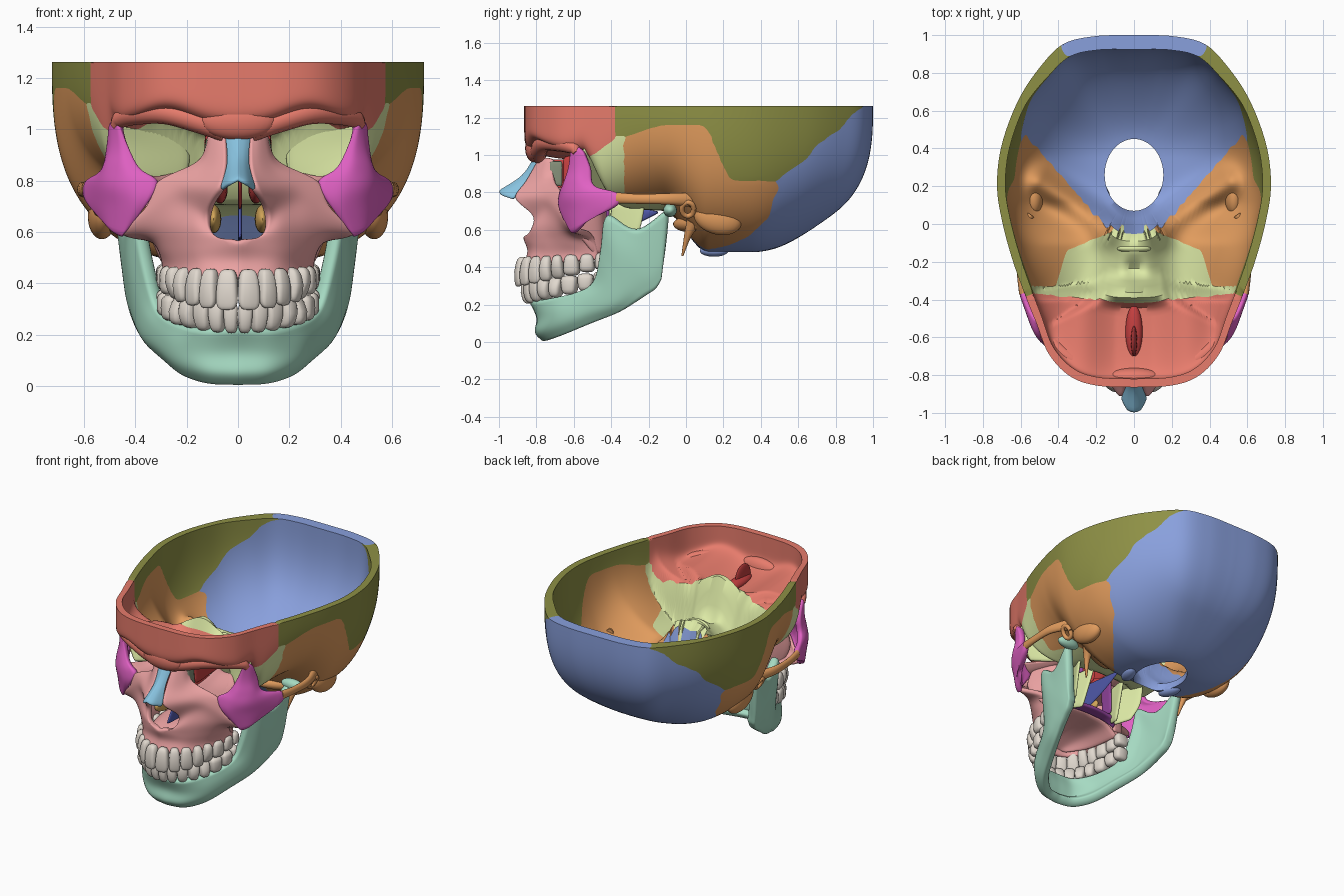
import bpy, bmesh, math
from mathutils import Vector as V, Matrix

if "Cube" in bpy.data.objects:
    bpy.data.objects.remove(bpy.data.objects["Cube"])

RED, OLIVE, BLUE, ORANGE = (.80, .20, .15), (.27, .28, .06), (.25, .35, .72), (.75, .33, .11)
LIME, PINK, MAGENTA, MINT = (.72, .82, .38), (.85, .37, .37), (.75, .12, .55), (.38, .70, .54)
SKY, IVORY, CRIMSON, NAVY = (.25, .55, .75), (.75, .69, .62), (.55, .05, .05), (.08, .10, .40)
PURPLE, OCHRE, MOSS = (.30, .06, .35), (.65, .38, .10), (.22, .26, .18)
mats = {}


def make(name, verts, faces, color, mirror=False, thick=0, sub=0):
    me = bpy.data.meshes.new(name)
    me.from_pydata([tuple(v) for v in verts], [], faces)
    if color not in mats:
        mats[color] = bpy.data.materials.new("bone_colour")
        mats[color].diffuse_color = (*color, 1)
    me.materials.append(mats[color])
    me.polygons.foreach_set("use_smooth", [True] * len(me.polygons))
    me.set_sharp_from_angle(angle=math.radians(50))
    ob = bpy.data.objects.new(name, me)
    bpy.context.collection.objects.link(ob)
    if mirror:
        ob.modifiers.new("mirror", 'MIRROR').merge_threshold = .002
    if thick:
        m = ob.modifiers.new("thickness", 'SOLIDIFY')
        m.thickness, m.offset = thick, -1
    if sub:
        m = ob.modifiers.new("smooth", 'SUBSURF')
        m.levels = m.render_levels = sub
    return ob


def spline(pts, n):
    p = [V(q) for q in pts]
    p = [2 * p[0] - p[1]] + p + [2 * p[-1] - p[-2]]
    out = []
    for a, b, c, d in zip(p, p[1:], p[2:], p[3:]):
        for k in range(n):
            t = k / n
            out.append(.5 * (2 * b + (c - a) * t + (2 * a - 5 * b + 4 * c - d) * t * t + (3 * b - a - 3 * c + d) * t ** 3))
    return out + [p[-2]]


def patch(name, rows, color, thick=.025, mirror=True, n=4):
    """Smooth sheet through a coarse grid of points, thickened inward."""
    cols = list(zip(*[spline(r, n) for r in rows]))
    g = [spline(c, n) for c in cols]
    h = len(g[0])
    verts = [V((max(v.x, 0) if mirror else v.x, v.y, v.z)) for c in g for v in c]
    faces = [(i * h + j, i * h + j + 1, (i + 1) * h + j + 1, (i + 1) * h + j)
             for i in range(len(g) - 1) for j in range(h - 1)]
    out = 0
    for a, b, c, d in faces:
        out += (verts[c] - verts[a]).cross(verts[d] - verts[b]).dot(verts[a] - V((0, -.2, .5)))
    if out < 0:
        faces = [f[::-1] for f in faces]
    return make(name, verts, faces, color, mirror, thick, 1)


def tube(name, pts, color, flat=1, mirror=True):
    """Tapered tube; each point is x, y, z, radius."""
    p, r = spline([q[:3] for q in pts], 6), spline([(q[3], 0, 0) for q in pts], 6)
    verts, faces, k = [], [], 12
    for i, c in enumerate(p):
        q = (p[min(i + 1, len(p) - 1)] - p[max(i - 1, 0)]).to_track_quat('Z', 'Y')
        for j in range(k):
            a = j * math.tau / k
            o = q @ V((math.cos(a), math.sin(a), 0)) * r[i].x
            verts.append(c + V((o.x * flat, o.y, o.z)))
    for i in range(len(p) - 1):
        faces += [(i * k + j, i * k + (j + 1) % k, (i + 1) * k + (j + 1) % k, (i + 1) * k + j) for j in range(k)]
    faces += [tuple(range(k))[::-1], tuple(range(len(verts) - k, len(verts)))]
    make(name, verts, faces, color, mirror)


def blob(name, loc, size, color, mirror=True, rot=(0, 'X')):
    bm = bmesh.new()
    bmesh.ops.create_uvsphere(bm, u_segments=28, v_segments=18, radius=1, matrix=Matrix.Translation(loc)
                              @ Matrix.Rotation(rot[0], 4, rot[1]) @ Matrix.Diagonal((*size, 1)))
    make(name, [v.co for v in bm.verts], [tuple(v.index for v in f.verts) for f in bm.faces], color, mirror)
    bm.free()


def step(a, b, t):
    t = min(max((t - a) / (b - a), 0), 1)
    return t * t * (3 - 2 * t)


def bump(d, w):
    return math.exp(-(d / w) ** 2)


# Braincase: undersurface, inner floor and which bone a point belongs to
def under(x, y):
    ax = abs(x)
    front = .95 + .08 * bump(ax - .28, .14)
    ys = -.33 - .5 * max(ax - .15, 0)
    back = .70 - .22 * step(-.12, .12, y) + .10 * step(.35, .8, y)
    t = step(ys - .07, ys + .07, y)
    return front + (back - front) * t


def floor(x, y):
    ax = abs(x)
    t = min(max(((ax - .12) * .38 + (y + .02) * .24) / .202, 0), 1)
    petrous = math.hypot(ax - .12 - .38 * t, y + .02 - .24 * t)
    body = .20 * bump(x, .15) * step(-.46, -.36, y) * step(.06, -.08, y)
    sella = .08 * bump(math.hypot(x, y + .24), .06)
    shelf = 1.01 - .35 * step(-.36, -.25, y + .12 * ax)
    return max(under(x, y) + .045 + .15 * bump(petrous, .075) + body - sella, shelf if y < -.2 else 0)


def bone(c, inside):
    ax, y, z = abs(c.x), c.y, c.z
    edge = -.05 + 1.15 * (max(ax, .12) - .12)
    edge = min(edge, .48) if z < .85 else .48 + (z - .85) * 1.15 - (.05 if inside else 0)
    if y > edge + (.012 * math.sin(z * 40) if y > .4 else 0) or (y > .9 and ax < .39):
        return "occipital"
    if y < (-.42 + .1 * ax if inside else -.38 - 1.5 * max(0, 1.08 - z)):
        return "frontal"
    top = 1.10 + .06 * step(-.35, -.1, y) - .30 * step(.08, .26, y)
    if z > top and ax > .3:
        return "parietal"
    return "sphenoid" if ax < min(.14 - (y + .05) * 2.4, .36 - .3 * (y + .15)) or y < -.33 else "temporal"


half = spline([(x, y, 0) for x, y in [(0, -.865), (.2, -.855), (.34, -.805), (.45, -.69), (.515, -.53), (.575, -.38),
              (.64, -.2), (.695, 0), (.725, .2), (.70, .42), (.61, .66), (.49, .84), (.37, .955), (.2, .995), (0, 1)]], 10)
loop = half + [V((-p.x, p.y, 0)) for p in half[-2:0:-1]]
N, verts, quads = 80, [], {}
for p in loop:
    a = math.atan2(p.y - .26, p.x)
    f = V((.155 * math.cos(a), .26 + .19 * math.sin(a), 0))
    inner = p - (p - V((0, .1, 0))).normalized() * (.045 + .03 * step(.6, .95, p.y))
    power = .2 + .5 * step(-.7, -.2, p.y)
    for rim, ks in ((p, range(N + 1)), (inner, range(N, -1, -1))):
        for k in ks:
            u = math.pi / 2 * (1 - (1 - k / N) ** 2.4)
            q = f.lerp(rim, math.sin(u))
            z = floor(q.x, q.y) if rim is inner else under(q.x, q.y)
            verts.append(V((q.x, q.y, 1.262 - (1.262 - z) * max(math.cos(u), 0) ** power)))
M = 2 * (N + 1)
for i in range(len(loop)):
    for k in range(M):
        i2, k2 = (i + 1) % len(loop), (k + 1) % M
        q = (i * M + k, i2 * M + k, i2 * M + k2, i * M + k2)
        quads.setdefault(bone(sum((verts[j] for j in q), V()) / 4, N < k < M - 1), []).append(q)
# Relax the seams between bones so they run smoothly
owner, near = {}, {}
for name, fs in quads.items():
    for q in fs:
        for e in zip(q, q[1:] + q[:1]):
            owner.setdefault(tuple(sorted(e)), set()).add(name)
for (a, b), names in owner.items():
    if len(names) == 2:
        near.setdefault(a, []).append(b)
        near.setdefault(b, []).append(a)
for _ in range(4):
    moved = {j: verts[j] / 2 + (verts[n[0]] + verts[n[1]]) / 4 for j, n in near.items() if len(n) == 2}
    for j, v in moved.items():
        verts[j] = v
shades = dict(occipital=BLUE, frontal=RED, parietal=OLIVE, sphenoid=LIME, temporal=ORANGE)
for name, fs in quads.items():
    used = {j: n for n, j in enumerate(sorted({j for q in fs for j in q}))}
    make(name + "_bone", [verts[j] for j in used], [tuple(used[j] for j in q) for q in fs], shades[name])

# Frontal details
tube("brow_ridge", [(.05, -.785, .985, .035), (.15, -.785, 1.03, .046), (.28, -.75, 1.065, .046), (.39, -.675, 1.06, .042),
                    (.455, -.605, 1.04, .035), (.48, -.585, 1.01, .02)], RED)
blob("glabella", (0, -.81, 1.035), (.15, .05, .075), RED, False)

# Temporal details
tube("zygomatic_arch", [(.59, -.37, .77, .03), (.605, -.25, .765, .026), (.605, -.1, .765, .03), (.55, .05, .76, .04)],
     ORANGE, .6)
blob("mastoid_process", (.53, .17, .66), (.055, .13, .085), ORANGE, rot=(-.25, 'X'))
tube("styloid_process", [(.41, .04, .64, .04), (.40, .01, .57, .02), (.38, -.02, .46, .005)], ORANGE)
tube("ear_canal", [(.565 + .02 * math.sin(a), .01 + .032 * math.cos(a), .71 + .036 * math.sin(a), .014)
                   for a in [k * math.tau / 8 for k in range(9)]], ORANGE)
blob("petrous_base", (.33, .04, .63), (.2, .06, .045), ORANGE, rot=(.5, 'Z'))

# Occipital condyles
blob("occipital_condyle", (.17, .15, .488), (.042, .08, .032), BLUE, rot=(-.35, 'Z'))

# Maxilla
patch("maxilla", [
    [(.05, -.79, .98), (.075, -.775, .985), (.09, -.76, .99), (.105, -.74, .99), (.12, -.71, .98)],
    [(.05, -.86, .86), (.085, -.83, .86), (.12, -.79, .86), (.14, -.755, .87), (.155, -.71, .88)],
    [(.075, -.92, .77), (.12, -.86, .775), (.18, -.79, .785), (.24, -.73, .80), (.32, -.67, .80)],
    [(.12, -.82, .67), (.16, -.79, .69), (.22, -.745, .71), (.29, -.71, .72), (.36, -.67, .70)],
    [(.09, -.84, .585), (.16, -.81, .61), (.24, -.74, .62), (.33, -.67, .62), (.46, -.60, .585)],
    [(0, -.875, .56), (.15, -.81, .54), (.24, -.72, .54), (.31, -.62, .54), (.33, -.50, .56)],
    [(0, -.85, .49), (.14, -.81, .48), (.23, -.71, .47), (.29, -.59, .48), (.30, -.47, .49)],
    [(0, -.87, .415), (.13, -.84, .415), (.22, -.74, .42), (.285, -.60, .43), (.30, -.47, .44)]], PINK, .035)
patch("hard_palate", [[(0, -.85, .46), (.06, -.84, .455), (.11, -.81, .44)], [(0, -.68, .53), (.13, -.68, .51), (.21, -.68, .45)],
                      [(0, -.46, .55), (.16, -.46, .53), (.26, -.46, .46)]], PINK)
patch("palatine", [[(0, -.46, .55), (.13, -.46, .54), (.21, -.45, .50)], [(0, -.38, .55), (.10, -.39, .55), (.19, -.40, .54)]], PURPLE)
patch("palatine_upright", [[(.15, -.48, .54), (.14, -.38, .55)], [(.14, -.48, .80), (.12, -.36, .80)]], PURPLE, .015)
patch("maxilla_rear", [[(.17, -.43, .80), (.27, -.48, .81), (.34, -.62, .79)], [(.17, -.42, .65), (.28, -.46, .65), (.37, -.62, .65)],
                       [(.20, -.43, .46), (.27, -.44, .47), (.30, -.49, .47)]], PINK)

# Orbit walls
patch("orbit_floor", [[(.14, -.71, .83), (.23, -.72, .80), (.33, -.66, .80), (.39, -.63, .84)],
                      [(.13, -.55, .83), (.2, -.55, .80), (.28, -.52, .80), (.32, -.50, .82)],
                      [(.12, -.38, .85), (.16, -.38, .83), (.2, -.38, .83), (.22, -.38, .84)]], PINK, .015)
patch("orbit_lateral_wall", [[(.48, -.56, 1.04), (.34, -.46, 1.03), (.23, -.39, .98)],
                             [(.46, -.55, .93), (.33, -.46, .92), (.18, -.36, .90)],
                             [(.40, -.56, .81), (.30, -.47, .80), (.20, -.38, .80)]], LIME, .02)
patch("orbit_medial_wall", [[(.125, -.66, 1.0), (.13, -.36, .99)], [(.14, -.66, .83), (.13, -.36, .84)]], CRIMSON, .015)
patch("lacrimal_bone", [[(.122, -.73, .97), (.125, -.66, .97)], [(.145, -.73, .84), (.14, -.66, .83)]], MOSS, .015)

# Cheekbone
patch("cheekbone", [
    [(.465, -.62, 1.02), (.48, -.61, 1.04), (.495, -.58, 1.045), (.505, -.55, 1.02)],
    [(.425, -.63, .93), (.46, -.625, .93), (.50, -.58, .93), (.515, -.51, .93)],
    [(.38, -.655, .85), (.45, -.65, .85), (.52, -.58, .85), (.535, -.49, .84)],
    [(.31, -.68, .80), (.43, -.67, .78), (.53, -.58, .78), (.605, -.36, .80)],
    [(.35, -.68, .71), (.42, -.665, .70), (.52, -.575, .70), (.61, -.37, .73)],
    [(.45, -.61, .58), (.46, -.61, .575), (.50, -.58, .60), (.535, -.52, .65)]], MAGENTA, .04)

# Nose: nasal bones, septum, turbinates, ethmoid crest
patch("nasal_bones", [[(0, -.815, .985), (.03, -.80, .985), (.052, -.785, .98)], [(0, -.88, .89), (.025, -.87, .88), (.045, -.85, .87)],
                      [(0, -1.005, .81), (.04, -.99, .79), (.075, -.925, .765)]], SKY, .02)
patch("vomer", [[(0, -.80, .57), (0, -.45, .56)], [(0, -.72, .68), (0, -.28, .62)], [(0, -.6, .75), (0, -.12, .70)]], NAVY, .015, False)
patch("ethmoid_plate", [[(0, -.72, .68), (0, -.38, .74)], [(0, -.85, .80), (0, -.38, .84)], [(0, -.77, .98), (0, -.38, .97)]],
      CRIMSON, .015, False)
blob("lower_turbinate", (.095, -.62, .65), (.03, .15, .055), OCHRE)
blob("middle_turbinate", (.07, -.58, .77), (.03, .18, .06), CRIMSON)
blob("ethmoid_crest", (0, -.62, 1.06), (.016, .08, .08), CRIMSON, False)
blob("cribriform_plate", (0, -.57, 1.03), (.045, .14, .035), CRIMSON, False)

# Sphenoid plates below and ridge behind the saddle
patch("pterygoid_outer_plate", [[(.20, -.40, .74), (.27, -.22, .74)], [(.19, -.42, .6), (.27, -.25, .6)], [(.19, -.42, .49), (.24, -.31, .50)]], LIME, .02)
patch("pterygoid_inner_plate", [[(.16, -.41, .74), (.13, -.24, .74)], [(.17, -.42, .49), (.15, -.34, .47)]], LIME, .02)
blob("saddle_back", (0, -.13, .90), (.09, .025, .05), LIME, False)

# Mandible
patch("mandible", [
    [(0, -.845, .225), (0, -.80, .13), (0, -.81, .05), (0, -.76, -.003)],
    [(.13, -.815, .22), (.135, -.785, .13), (.13, -.785, .055), (.115, -.735, .002)],
    [(.22, -.72, .24), (.245, -.70, .16), (.245, -.68, .09), (.215, -.645, .035)],
    [(.29, -.59, .27), (.315, -.56, .21), (.32, -.53, .15), (.29, -.50, .095)],
    [(.33, -.50, .33), (.37, -.45, .28), (.38, -.40, .20), (.35, -.36, .15)],
    [(.375, -.465, .50), (.405, -.40, .38), (.41, -.33, .27), (.39, -.27, .205)],
    [(.415, -.43, .685), (.435, -.36, .50), (.43, -.27, .34), (.41, -.21, .245)],
    [(.45, -.27, .60), (.45, -.23, .48), (.44, -.19, .36), (.42, -.16, .28)],
    [(.49, -.09, .72), (.47, -.10, .58), (.45, -.115, .44), (.43, -.13, .33)]], MINT, .06)
blob("jaw_condyle", (.475, -.085, .705), (.08, .036, .036), MINT)


# Teeth: rounded boxes tapering to the gum, spaced round half an ellipse
def teeth(name, a, b, widths, gum, bite):
    verts, faces, t = [], [], 0
    for i, w in enumerate(widths):
        for half_step in (0, 1):
            t += w / 2 / math.hypot(a * math.cos(t), b * math.sin(t))
            if not half_step:
                mid = t
        x, y = a * math.sin(mid), -.47 - b * math.cos(mid)
        tan = V((a * math.cos(mid), b * math.sin(mid), 0)).normalized()
        out = V((tan.y, -tan.x, 0))
        f = (-.47 - b - y) / -b
        g, e = gum[0] + (gum[1] - gum[0]) * f, bite[0] + (bite[1] - bite[0]) * f
        depth, molar = (.03, False) if i < 3 else (.045, i > 4)
        bm = bmesh.new()
        bmesh.ops.create_uvsphere(bm, u_segments=16, v_segments=12, radius=1)
        n = len(verts)
        for v in bm.verts:
            c = V([math.copysign(abs(q) ** .6, q) for q in v.co])
            taper = 1 - .11 * (1 - c.z)
            d = depth * (1 if molar or c.z < 0 else 1 - .45 * c.z)
            z = (g + e) / 2 + c.z * (e - g) / 2
            verts.append(V((x, y, z)) + tan * c.x * w * .56 * taper + out * (c.y * d + (.012 * c.z if i < 4 else 0)))
        faces += [tuple(v.index + n for v in q.verts) for q in bm.faces]
        bm.free()
    make(name, verts, faces, IVORY, True)


teeth("upper_teeth", .275, .42, (.084, .07, .075, .066, .066, .085, .08, .06), (.455, .475), (.295, .385))
teeth("lower_teeth", .275, .385, (.055, .06, .068, .068, .068, .088, .085, .065), (.205, .285), (.325, .375))

for m in bpy.data.materials:
    if m.users and not m.is_grease_pencil:
        m.use_nodes = True
        m.node_tree.nodes["Principled BSDF"].inputs["Base Color"].default_value = m.diffuse_color
